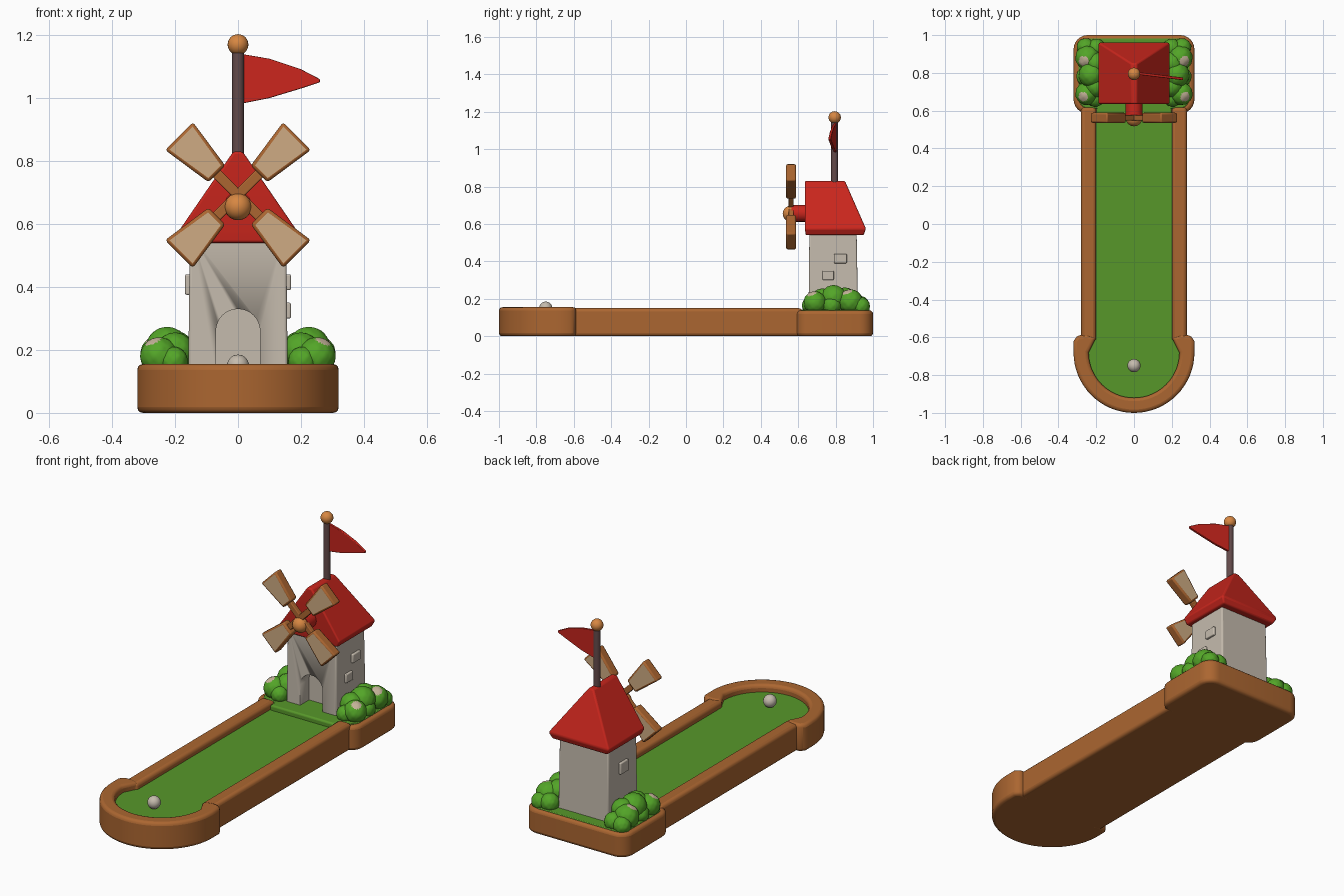
import bpy, bmesh, math
from mathutils import Matrix, Vector

if "Cube" in bpy.data.objects:
    bpy.data.objects.remove(bpy.data.objects["Cube"])


def mat(name, r, g, b):
    m = bpy.data.materials.new(name)
    m.diffuse_color = [(c / 255) ** 2.2 for c in (r, g, b)] + [1]
    m.use_nodes = True
    m.node_tree.nodes["Principled BSDF"].inputs["Base Color"].default_value = m.diffuse_color
    return m


WOOD = mat("brown wood", 170, 102, 52)
TURF = mat("turf green", 88, 150, 46)
LEAF = mat("leaf green", 84, 164, 44)
STONE = mat("pale stone", 196, 186, 172)
RED = mat("roof red", 200, 42, 34)
TAN = mat("tan canvas", 205, 170, 130)
POLE = mat("dark pole", 100, 76, 76)
KNOB = mat("orange knob", 214, 134, 68)
BLOSSOM = mat("pale blossom", 196, 178, 152)


def finish(name, bm, mats, bevel=0, segs=3, angle=35):
    bmesh.ops.recalc_face_normals(bm, faces=bm.faces)
    me = bpy.data.meshes.new(name)
    bm.to_mesh(me)
    bm.free()
    ob = bpy.data.objects.new(name, me)
    bpy.context.collection.objects.link(ob)
    for m in mats:
        me.materials.append(m)
    if bevel:
        b = ob.modifiers.new("bevel", 'BEVEL')
        b.width, b.segments, b.limit_method = bevel, segs, 'ANGLE'
        b.angle_limit = math.radians(40)
    bpy.ops.object.select_all(action='DESELECT')
    bpy.context.view_layer.objects.active = ob
    ob.select_set(True)
    bpy.ops.object.shade_smooth_by_angle(angle=math.radians(angle))
    return ob


def prism(name, pts, d0, d1, m, bevel=0, axis='z'):
    """Extrude an outline along z, or along y for an (x, z) outline."""
    bm = bmesh.new()
    put = (lambda a, b, d: (a, b, d)) if axis == 'z' else (lambda a, b, d: (a, d, b))
    lo = [bm.verts.new(put(a, b, d0)) for a, b in pts]
    hi = [bm.verts.new(put(a, b, d1)) for a, b in pts]
    bm.faces.new(lo)
    bm.faces.new(hi)
    for i in range(len(pts)):
        j = (i + 1) % len(pts)
        bm.faces.new((lo[i], lo[j], hi[j], hi[i]))
    return finish(name, bm, [m], bevel)


def loft(name, rings, m, bevel):
    """Stack rectangles given as (half width, y0, y1, z)."""
    bm = bmesh.new()
    vs = [[bm.verts.new(p) for p in ((-w, a, z), (w, a, z), (w, b, z), (-w, b, z))]
          for w, a, b, z in rings]
    bm.faces.new(vs[0])
    bm.faces.new(vs[-1])
    for lo, hi in zip(vs, vs[1:]):
        for i in range(4):
            j = (i + 1) % 4
            bm.faces.new((lo[i], lo[j], hi[j], hi[i]))
    return finish(name, bm, [m], bevel)


def ball(name, c, r, m, squash=1):
    bm = bmesh.new()
    bmesh.ops.create_uvsphere(bm, u_segments=24, v_segments=14, radius=r,
                              matrix=Matrix.Translation(c) @ Matrix.Diagonal((1, 1, squash, 1)))
    return finish(name, bm, [m], angle=60)


def rod(name, c, r, length, m, rot=None):
    bm = bmesh.new()
    bmesh.ops.create_cone(bm, cap_ends=True, segments=20, radius1=r, radius2=r, depth=length,
                          matrix=Matrix.Translation(c) @ (rot or Matrix()))
    return finish(name, bm, [m])


def rect(x0, x1, y0, y1):
    return [(x0, y0), (x1, y0), (x1, y1), (x0, y1)]


def arc(cx, cy, r, a0, a1, n):
    return [(cx + r * math.cos(math.radians(a0 + (a1 - a0) * i / n)),
             cy + r * math.sin(math.radians(a0 + (a1 - a0) * i / n))) for i in range(n + 1)]


def rounded(x0, x1, y0, y1, r):
    return (arc(x1 - r, y0 + r, r, -90, 0, 6) + arc(x1 - r, y1 - r, r, 0, 90, 6)
            + arc(x0 + r, y1 - r, r, 90, 180, 6) + arc(x0 + r, y0 + r, r, 180, 270, 6))


# Fairway: side rails, floor and turf
for s, side in ((-1, "left"), (1, "right")):
    prism(side + "_rail", rect(*sorted((s * 0.2, s * 0.28)), -0.62, 0.62), 0, 0.15, WOOD, 0.018)
prism("fairway_floor", rect(-0.23, 0.23, -0.62, 0.62), 0, 0.03, WOOD)
prism("fairway_turf", rect(-0.21, 0.21, -0.66, 0.62), 0.03, 0.115, TURF)

# Rounded tee end
outer = arc(0, -0.68, 0.32, 180, 360, 32)
inner = arc(0, -0.68, 0.24, 360, 180, 32)
ring = (outer + [(0.32, -0.62), (0.30, -0.59), (0.25, -0.585), (0.2, -0.6)]
        + inner + [(-0.2, -0.6), (-0.25, -0.585), (-0.30, -0.59), (-0.32, -0.62)])
prism("tee_rim", ring, 0, 0.155, WOOD, 0.018)
bed = arc(0, -0.68, 0.26, 180, 360, 32) + [(0.23, -0.6), (-0.23, -0.6)]
prism("tee_floor", bed, 0, 0.03, WOOD)
prism("tee_turf", bed, 0.03, 0.115, TURF)
ball("golf_ball", (0, -0.75, 0.15), 0.035, STONE)

# Plinth under the mill with a grass top and lip
prism("plinth", rounded(-0.32, 0.32, 0.585, 1.0, 0.075), 0, 0.138, WOOD, 0.018)
prism("plinth_grass", rounded(-0.295, 0.295, 0.61, 0.982, 0.06), 0.1, 0.143, TURF, 0.004)
prism("grass_lip", rect(-0.2, 0.2, 0.57, 0.65), 0.1, 0.143, TURF, 0.01)

# Tower with arched doorway
tower = loft("tower", [(0.158, 0.655, 0.92, 0.12), (0.153, 0.66, 0.912, 0.57)], STONE, 0.008)
cutter = prism("door_cutter", [(-0.07, 0.1), (0.07, 0.1)] + arc(0, 0.26, 0.07, 0, 180, 16),
               0.6, 0.735, STONE, axis='y')
cutter.hide_render = True
cutter.hide_viewport = True
cut = tower.modifiers.new("doorway", 'BOOLEAN')
cut.operation, cut.object, cut.solver = 'DIFFERENCE', cutter, 'EXACT'

# Window blocks on the side walls
for i, (s, y0, y1, z0, z1) in enumerate(((1, 0.73, 0.79, 0.3, 0.35), (1, 0.79, 0.86, 0.39, 0.44),
                                         (-1, 0.75, 0.82, 0.375, 0.44))):
    prism("window_%d" % (i + 1), rect(*sorted((s * 0.14, s * 0.168)), y0, y1), z0, z1, STONE, 0.005)

# Roof with upright front gable and sloping back
loft("roof", [(0.172, 0.64, 0.95, 0.54), (0.19, 0.636, 0.962, 0.575),
              (0.015, 0.636, 0.85, 0.83)], RED, 0.008)

# Sail shaft, hub and four sails
sideways = Matrix.Rotation(math.pi / 2, 4, 'X')
rod("sail_shaft", (0, 0.61, 0.657), 0.045, 0.09, RED, sideways)
ball("hub", (0, 0.56, 0.655), 0.043, KNOB)
for k in range(4):
    turn = Matrix.Translation((0, 0.562, 0.692)) @ Matrix.Rotation(math.radians(45 + 90 * k), 4, 'Y')
    arm = prism("sail_arm_%d" % (k + 1), rect(-0.016, 0.016, 0.0, 0.12), -0.014, 0.014, WOOD, 0.004, 'y')
    arm.matrix_world = turn
    bm = bmesh.new()
    bmesh.ops.create_cube(bm, size=1)
    for v in bm.verts:
        out = v.co.z > 0
        v.co = Vector((v.co.x * (0.125 if out else 0.075), v.co.y * 0.054, 0.265 if out else 0.095))
    broad = [f for f in bm.faces if abs(f.normal.y) > 0.9]
    bmesh.ops.inset_individual(bm, faces=broad, thickness=0.014)
    for f in broad:
        f.material_index = 1
    sail = finish("sail_%d" % (k + 1), bm, [WOOD, TAN], 0.009, 2)
    sail.matrix_world = turn

# Flagpole and pennant
rod("flagpole", (0, 0.795, 0.97), 0.019, 0.36, POLE)
ball("pole_knob", (0, 0.795, 1.17), 0.033, KNOB)
flag = prism("pennant", [(0.0, 0.98), (0.1, 1.0), (0.2, 1.03), (0.262, 1.05), (0.262, 1.06),
                         (0.2, 1.092), (0.1, 1.125), (0.0, 1.142)], -0.007, 0.007, RED, 0.003, 'y')
flag.matrix_world = Matrix.Translation((0, 0.8, 0)) @ Matrix.Rotation(math.radians(-7), 4, 'Z')

# Bushes, mirrored; blossom patches face up and out on two of them
clumps = [(0.245, 0.88, 0.185, 0.065, 1), (0.25, 0.69, 0.18, 0.06, 1), (0.225, 0.79, 0.205, 0.068, 0),
          (0.2, 0.93, 0.165, 0.05, 0), (0.205, 0.665, 0.165, 0.045, 0), (0.255, 0.78, 0.165, 0.05, 0),
          (0.255, 0.935, 0.16, 0.048, 0), (0.2, 0.85, 0.2, 0.06, 0), (0.2, 0.73, 0.195, 0.06, 0)]
for s, side in ((-1, "left"), (1, "right")):
    for i, (x, y, z, r, bloom) in enumerate(clumps):
        bm = bmesh.new()
        bmesh.ops.create_icosphere(bm, subdivisions=4, radius=r)
        aim = Vector((s * 0.35, -0.3, 0.85)).normalized()
        for f in bm.faces:
            f.material_index = int(bloom and f.calc_center_median().normalized().dot(aim) > 0.9)
        for v in bm.verts:
            n = v.co.normalized()
            v.co *= 1 + 0.03 * math.sin(9 * n.x + i) * math.sin(9 * n.y) * math.cos(8 * n.z)
        bush = finish("%s_bush_%d" % (side, i + 1), bm, [LEAF, BLOSSOM], angle=60)
        bush.location = (s * x, y, z)
